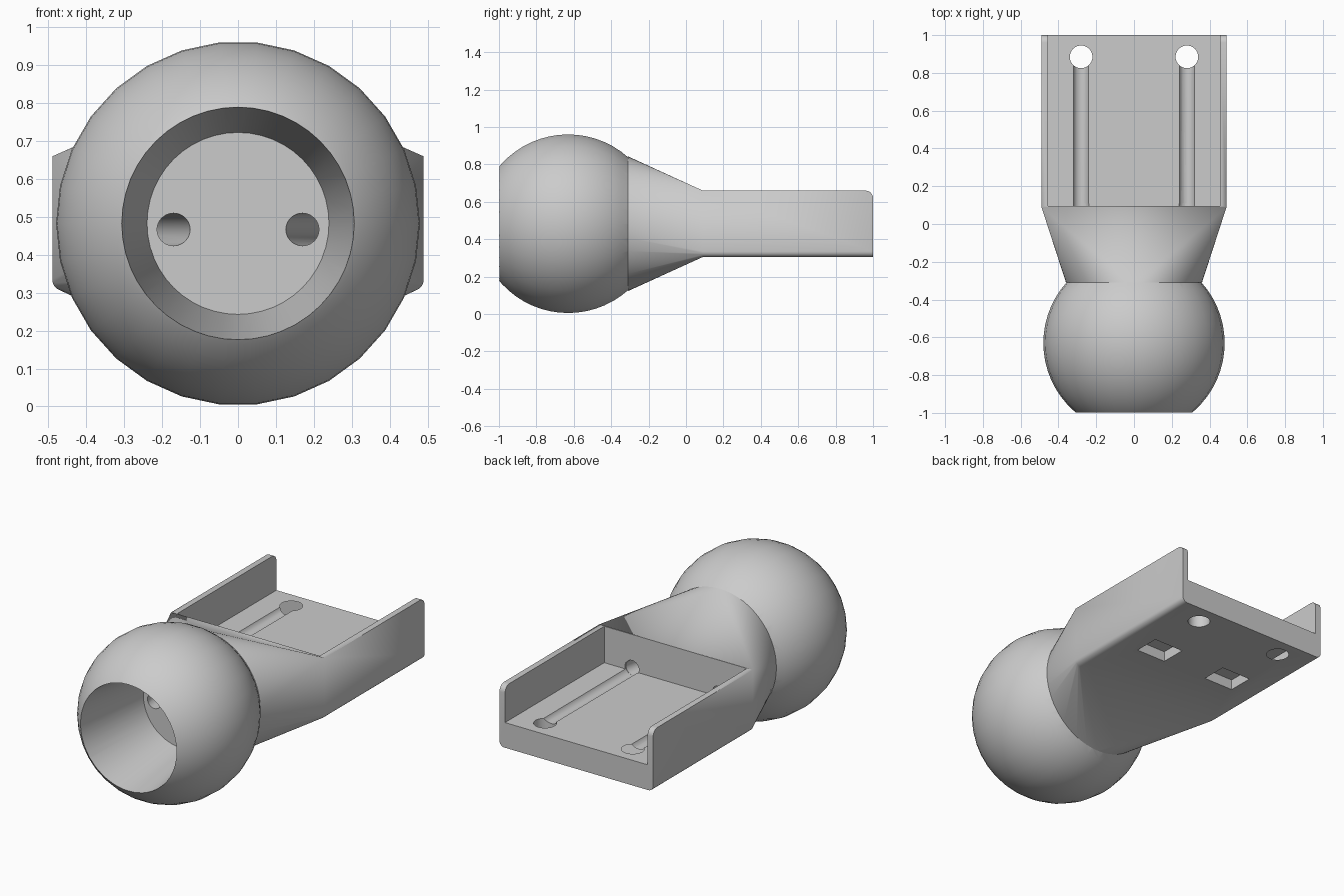
import bpy, bmesh, math
from mathutils import Vector, Matrix

cube = bpy.data.objects.get("Cube")
if cube:
    bpy.data.objects.remove(cube, do_unlink=True)

grey = bpy.data.materials.new("light grey plastic")
grey.use_nodes = True
colour = (0.6, 0.6, 0.6, 1)
grey.diffuse_color = colour
grey.node_tree.nodes["Principled BSDF"].inputs["Base Color"].default_value = colour

BALL = Vector((0, -0.63, 0.483))
ALONG_Y = Matrix.Rotation(math.radians(-90), 4, 'X')


def finish(name, bm):
    bmesh.ops.recalc_face_normals(bm, faces=bm.faces)
    mesh = bpy.data.meshes.new(name)
    bm.to_mesh(mesh)
    bm.free()
    mesh.materials.append(grey)
    ob = bpy.data.objects.new(name, mesh)
    bpy.context.collection.objects.link(ob)
    return ob


def box(name, lo, hi):
    bm = bmesh.new()
    bmesh.ops.create_cube(bm, size=1)
    for v in bm.verts:
        v.co = [(a + b) / 2 + c * (b - a) for a, b, c in zip(lo, hi, v.co)]
    return finish(name, bm)


def rod(name, a, b, r1, r2, sides=32):
    a, b = Vector(a), Vector(b)
    bm = bmesh.new()
    turn = (b - a).to_track_quat('Z', 'Y').to_matrix().to_4x4()
    bmesh.ops.create_cone(bm, cap_ends=True, segments=sides, radius1=r1, radius2=r2,
                          depth=(b - a).length,
                          matrix=Matrix.Translation((a + b) / 2) @ turn)
    return finish(name, bm)


def combine(target, tool, operation):
    mod = target.modifiers.new(operation.lower(), 'BOOLEAN')
    mod.object, mod.operation, mod.solver = tool, operation, 'EXACT'
    with bpy.context.temp_override(object=target, active_object=target):
        bpy.ops.object.modifier_apply(modifier=mod.name)
    bpy.data.objects.remove(tool, do_unlink=True)


# Cross-section of the tray, lower corners rounded
def section(y, w=0.49, low=0.305, top=0.66, r=0.03):
    pts = [(w, y, top), (-w, y, top)]
    for cx, start in ((-w + r, 180), (w - r, 270)):
        for i in range(6):
            a = math.radians(start + 18 * i)
            pts.append((cx + r * math.cos(a), y, low + r + r * math.sin(a)))
    return pts


# Ball
bm = bmesh.new()
bmesh.ops.create_uvsphere(bm, u_segments=30, v_segments=30, radius=0.48,
                          matrix=Matrix.Translation(BALL) @ ALONG_Y @ Matrix.Rotation(math.radians(90), 4, 'Z'))
body = finish("ball_mount_tray", bm)

# Neck blending from a circle to the tray section
bm = bmesh.new()
for i in range(60):
    a = math.tau * i / 60
    bm.verts.new((0.36 * math.cos(a), -0.31, BALL.z + 0.36 * math.sin(a)))
for p in section(0.09):
    bm.verts.new(p)
bmesh.ops.convex_hull(bm, input=bm.verts)
neck = finish("neck", bm)

# Tray block with rounded upper rear edge
bm = bmesh.new()
face = bm.faces.new([bm.verts.new(p) for p in section(0.09)])
new = bmesh.ops.extrude_face_region(bm, geom=[face])["geom"]
bmesh.ops.translate(bm, vec=(0, 0.91, 0), verts=[g for g in new if isinstance(g, bmesh.types.BMVert)])
if not any(f.normal.y < -0.9 for f in bm.faces):
    bm.faces.new([v for v in face.verts])
rear = [e for e in bm.edges if all(v.co.y > 0.99 and v.co.z > 0.65 for v in e.verts)]
bmesh.ops.bevel(bm, geom=rear, offset=0.04, segments=6, profile=0.5, affect='EDGES')
tray = finish("tray", bm)

combine(body, neck, 'UNION')
combine(body, tray, 'UNION')

# Flat front, tapered socket and open tray channel
cutters = [
    box("front_trim", (-1, -2, -1), (1, -1, 2)),
    rod("socket", (0, -1.1, BALL.z), (0, -0.52, BALL.z), 0.321, 0.24, 48),
    box("channel", (-0.455, 0.095, 0.45), (0.455, 1.2, 0.9)),
]
# Cable runs, screw holes and underside pockets on both sides
for s in (-1, 1):
    x = 0.28 * s
    cutters += [
        rod("cable_tunnel", (0.163 * s, -0.56, 0.467), (x, 0.11, 0.467), 0.043, 0.043),
        rod("cable_groove", (x, 0.09, 0.467), (x, 0.885, 0.467), 0.043, 0.043),
        rod("screw_hole", (x, 0.885, 0.1), (x, 0.885, 0.6), 0.06, 0.06),
        box("pocket", (0.24 * s - 0.095, 0.43, 0.1), (0.24 * s + 0.095, 0.58, 0.365)),
    ]
for c in cutters:
    combine(body, c, 'DIFFERENCE')

bpy.ops.object.select_all(action='DESELECT')
body.select_set(True)
bpy.context.view_layer.objects.active = body
bpy.ops.object.shade_smooth_by_angle(angle=math.radians(25))
